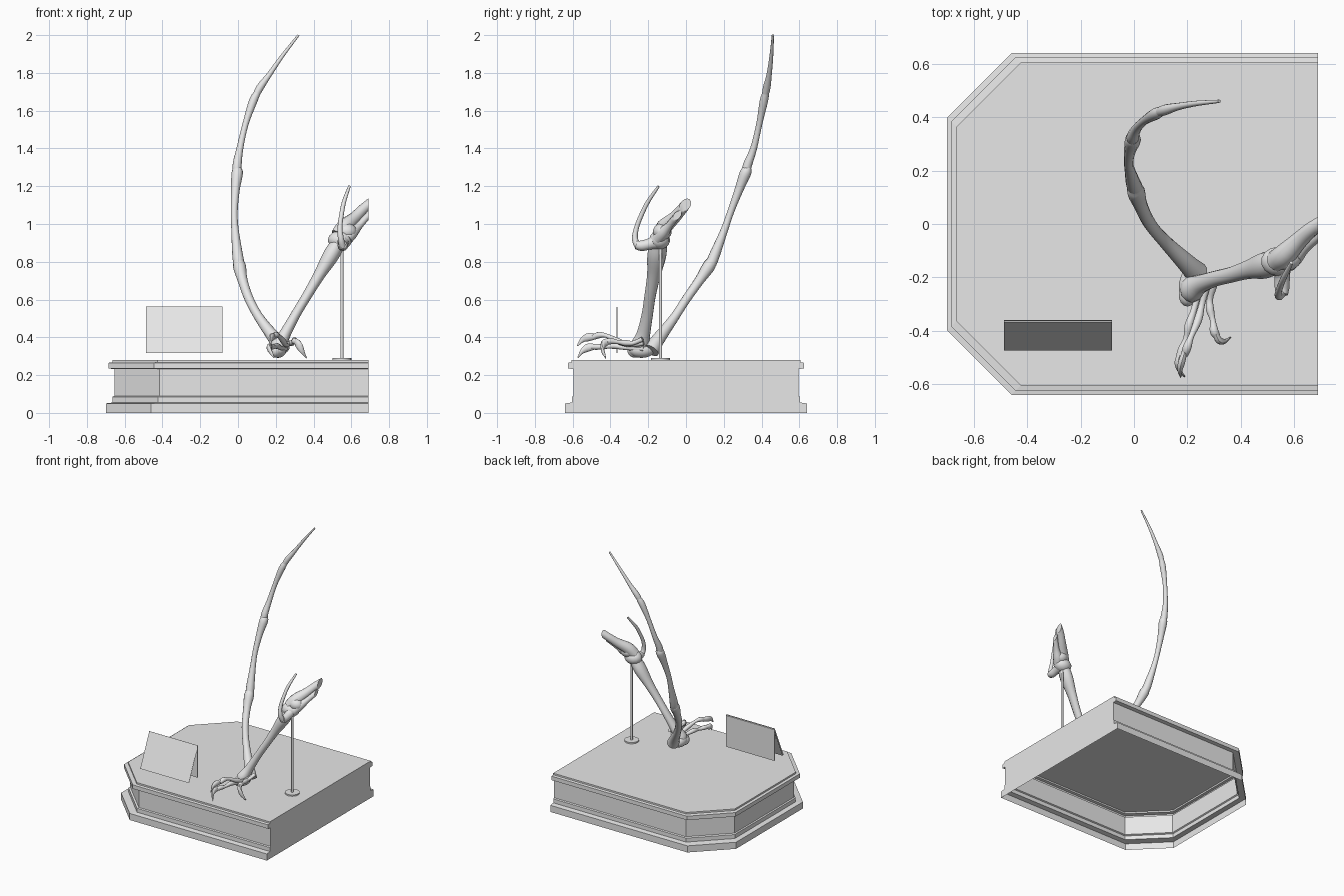
import bpy, bmesh, math
from mathutils import Vector

if "Cube" in bpy.data.objects:
    bpy.data.objects.remove(bpy.data.objects["Cube"])

grey = bpy.data.materials.new("plain_grey")
grey.diffuse_color = (0.8, 0.8, 0.8, 1)
grey.use_nodes = True
grey.node_tree.nodes["Principled BSDF"].inputs["Base Color"].default_value = grey.diffuse_color


def finish(name, bm, smooth=False):
    bmesh.ops.recalc_face_normals(bm, faces=bm.faces[:])
    me = bpy.data.meshes.new(name)
    bm.to_mesh(me)
    bm.free()
    me.materials.append(grey)
    ob = bpy.data.objects.new(name, me)
    bpy.context.collection.objects.link(ob)
    if smooth:
        bpy.ops.object.select_all(action='DESELECT')
        ob.select_set(True)
        bpy.context.view_layer.objects.active = ob
        bpy.ops.object.shade_smooth_by_angle(angle=math.radians(50))
    return ob


def spline(pts, steps):
    """Catmull-Rom through (x, y, z, radius) points."""
    p = [Vector(q) for q in pts]
    p = [2 * p[0] - p[1]] + p + [2 * p[-1] - p[-2]]
    out = []
    for i in range(1, len(p) - 2):
        a, b, c, d = p[i - 1:i + 3]
        for s in range(steps):
            t = s / steps
            out.append(0.5 * (2 * b + (c - a) * t + (2 * a - 5 * b + 4 * c - d) * t * t
                              + (3 * b - a - 3 * c + d) * t ** 3))
    return out + [p[-2]]


def bone(name, pts, sides=12, steps=4, flat=1.0, axis=(0, 1, 0), trim=None):
    """Tube of varying radius; flat squashes it across the given axis."""
    path = spline(pts, steps)
    bm = bmesh.new()
    rings = []
    for i, q in enumerate(path):
        t = (path[min(i + 1, len(path) - 1)] - path[max(i - 1, 0)]).to_3d().normalized()
        u = (Vector(axis) - t * t.dot(Vector(axis))).normalized()
        v = t.cross(u) * flat
        r = max(q[3], 0.002)
        rings.append([bm.verts.new(q.to_3d() + r * (u * math.cos(a) + v * math.sin(a)))
                      for a in (2 * math.pi * k / sides for k in range(sides))])
    for a, b in zip(rings, rings[1:]):
        for k in range(sides):
            j = (k + 1) % sides
            bm.faces.new((a[k], a[j], b[j], b[k]))
    bm.faces.new(rings[0][::-1])
    bm.faces.new(rings[-1])
    if trim is not None:
        cut = bmesh.ops.bisect_plane(bm, geom=bm.verts[:] + bm.edges[:] + bm.faces[:],
                                     plane_co=(trim, 0, 0), plane_no=(1, 0, 0), clear_outer=True)
        bmesh.ops.holes_fill(bm, edges=[e for e in cut['geom_cut'] if isinstance(e, bmesh.types.BMEdge)])
    return finish(name, bm, True)


def knob(name, loc, size):
    bm = bmesh.new()
    bmesh.ops.create_uvsphere(bm, u_segments=14, v_segments=9, radius=1)
    bmesh.ops.scale(bm, vec=size, verts=bm.verts)
    bmesh.ops.translate(bm, vec=loc, verts=bm.verts)
    return finish(name, bm, True)


def cylinder(name, x, y, z0, z1, r, sides=20):
    bm = bmesh.new()
    bmesh.ops.create_cone(bm, cap_ends=True, segments=sides, radius1=r, radius2=r, depth=z1 - z0)
    bmesh.ops.translate(bm, vec=(x, y, (z0 + z1) / 2), verts=bm.verts)
    return finish(name, bm, True)


# Plinth: hollow moulded shell, open below, flat at the right end
profile = [(0, 0), (0, .05), (.036, .055), (.036, .085), (.045, .09), (.045, .232),
           (.015, .235), (.015, .265), (.035, .268), (.035, .28)]
bm = bmesh.new()
rows = []
for d, z in profile:
    half = [(.69, .64 - d), (-.46 + d, .64 - d), (-.70 + d, .40 - d)]
    rows.append([bm.verts.new((x, y, z)) for x, y in
                 half + [(x, -y) for x, y in reversed(half)]])
for a, b in zip(rows, rows[1:]):
    for k in range(5):
        bm.faces.new((a[k], a[k + 1], b[k + 1], b[k]))
bm.faces.new(rows[-1])
bm.faces.new([r[0] for r in rows] + [r[-1] for r in reversed(rows)])
finish("plinth", bm)

# Sign: tilted framed front sheet and upright back sheet
bm = bmesh.new()
f = bm.faces.new([bm.verts.new(c) for c in
                  ((-.487, -.475, .318), (-.083, -.475, .318), (-.083, -.367, .562), (-.487, -.367, .562))])
bmesh.ops.inset_region(bm, faces=[f], thickness=.033, depth=-.003)
back = [bm.verts.new(c) for c in
        ((-.487, -.465, .318), (-.083, -.465, .318), (-.083, -.36, .556), (-.487, -.36, .556))]
bm.faces.new(back[::-1])
finish("sign_front", bm)
bm = bmesh.new()
bmesh.ops.create_cube(bm, size=1)
bmesh.ops.scale(bm, vec=(.404, .005, .242), verts=bm.verts)
bmesh.ops.translate(bm, vec=(-.285, -.365, .439), verts=bm.verts)
finish("sign_back", bm)

# Support rod and foot
cylinder("rod", .55, -.135, .28, .89, .008)
cylinder("rod_foot", .55, -.135, .28, .29, .05)

# Long wing finger in four segments
bone("wing_finger_1", [(.235, -.185, .33, .045), (.20, -.15, .385, .036), (.115, -.065, .50, .025),
                       (.06, .0, .60, .024), (.025, .07, .70, .026), (.008, .12, .775, .034), (.002, .137, .81, .024)])
bone("wing_finger_2", [(.012, .125, .77, .026), (.0, .145, .82, .029), (-.015, .20, .96, .02), (-.02, .235, 1.06, .018),
                       (-.014, .28, 1.18, .023), (-.004, .315, 1.27, .03), (-.003, .33, 1.30, .018)])
bone("wing_finger_3", [(-.005, .315, 1.25, .02), (-.005, .325, 1.31, .024), (.01, .358, 1.40, .018),
                       (.04, .388, 1.53, .016), (.08, .412, 1.65, .022), (.105, .424, 1.70, .017)])
bone("wing_finger_4", [(.085, .415, 1.66, .015), (.115, .427, 1.72, .02), (.165, .44, 1.79, .014),
                       (.235, .452, 1.89, .010), (.32, .46, 2.0, .006)])

# Hand bone, from finger knuckle to wrist
bone("hand_bone", [(.195, -.25, .32, .03), (.215, -.245, .355, .05), (.25, -.225, .42, .036), (.305, -.205, .52, .03),
                   (.365, -.19, .62, .030), (.43, -.17, .73, .036), (.49, -.155, .83, .05),
                   (.53, -.145, .90, .045)], flat=.85)
knob("knuckle", (.212, -.235, .333), (.045, .07, .042))
knob("knuckle_outer", (.20, -.27, .33), (.032, .04, .038))

# Wrist bones
knob("wrist_inner", (.54, -.14, .915), (.065, .055, .05))
knob("wrist_outer", (.575, -.125, .96), (.055, .05, .045))
bone("wrist_spur", [(.55, -.15, .91, .045), (.555, -.19, .895, .03), (.555, -.235, .885, .028), (.555, -.265, .89, .022)],
     axis=(0, 0, 1))
bone("spur_rod", [(.555, -.25, .875, .02), (.545, -.27, .92, .016), (.54, -.262, .98, .013), (.548, -.235, 1.05, .012),
                  (.562, -.20, 1.12, .011), (.59, -.145, 1.20, .007)])

# Forearm pair, cut off flat at the plinth end
bone("forearm_upper", [(.53, -.14, .94, .04), (.565, -.115, .985, .042), (.62, -.06, 1.035, .032),
                       (.665, -.02, 1.08, .028), (.72, .015, 1.125, .026)], trim=.69)
bone("forearm_lower", [(.575, -.15, .92, .032), (.605, -.12, .955, .032), (.64, -.09, .99, .02),
                       (.68, -.055, 1.035, .018), (.72, -.02, 1.075, .018)], trim=.69)

# Three small clawed fingers
fingers = {
    "upper": [(.275, -.225, .37, .014), (.255, -.30, .36, .012), (.24, -.36, .38, .016), (.215, -.42, .408, .011),
              (.20, -.46, .412, .017), (.19, -.49, .40, .014)],
    "lower": [(.25, -.225, .34, .014), (.225, -.32, .345, .012), (.205, -.38, .355, .016), (.195, -.43, .35, .011),
              (.18, -.47, .35, .016), (.17, -.50, .35, .014)],
    "side": [(.30, -.23, .39, .013), (.285, -.28, .37, .012), (.285, -.32, .37, .016), (.295, -.36, .375, .011),
             (.30, -.40, .38, .017), (.31, -.42, .375, .014)],
}
claws = {
    "upper": [(.19, -.48, .405, .016), (.178, -.52, .40, .021), (.172, -.55, .385, .013), (.175, -.575, .355, .003)],
    "lower": [(.172, -.49, .35, .016), (.165, -.52, .345, .021), (.172, -.55, .325, .013), (.19, -.572, .293, .003)],
    "side": [(.305, -.41, .38, .016), (.318, -.435, .365, .021), (.338, -.44, .33, .014), (.362, -.425, .29, .003)],
}
for key in fingers:
    bone(key + "_finger", fingers[key], sides=10, axis=(0, 0, 1))
    bone(key + "_claw", claws[key], sides=10, flat=.65, axis=(0, 0, 1))
